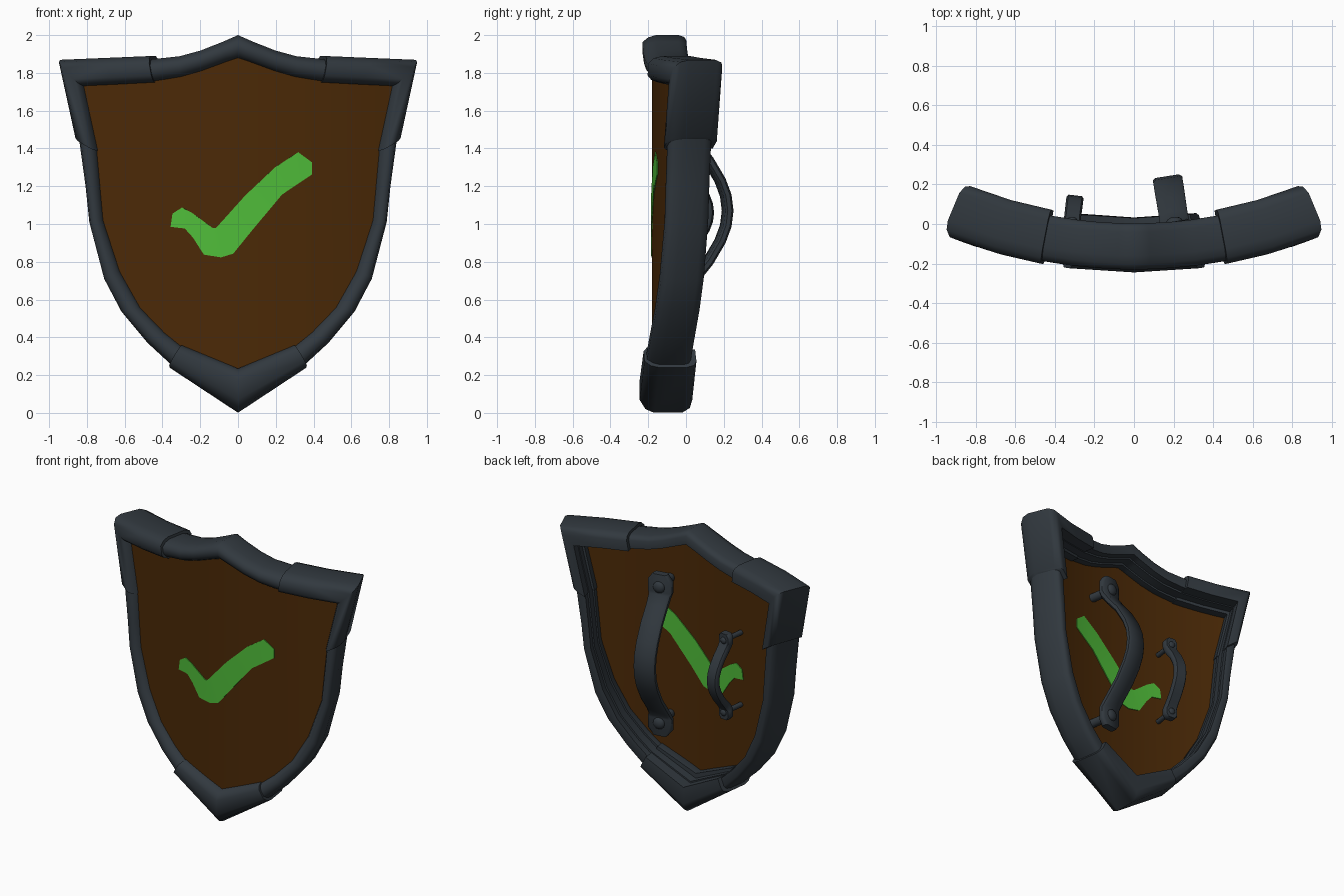
import bpy, bmesh, math
from mathutils import Matrix, Vector

old = bpy.data.objects.get("Cube")
if old:
    bpy.data.objects.remove(old, do_unlink=True)


def material(name, rgb, rough):
    m = bpy.data.materials.new(name)
    m.use_nodes = True
    m.diffuse_color = (*rgb, 1)
    node = next(n for n in m.node_tree.nodes if n.type == 'BSDF_PRINCIPLED')
    node.inputs["Base Color"].default_value = (*rgb, 1)
    node.inputs["Roughness"].default_value = rough
    return m


METAL = material("dark slate metal", (.031, .04, .049), .6)
WOOD = material("brown board", (.071, .0225, .002), .8)
GREEN = material("green paint", (.08, .51, .042), .8)

RADIUS, PIVOT = 2.45, -.17


def bend(x, y, z):
    """Wrap a flat point round the curve of the shield."""
    s = x / RADIUS
    c = math.sqrt(1 - s * s)
    d = y - PIVOT
    return Vector((x - d * s, PIVOT + RADIUS * (1 - c) + d * c, z))


def finish(bm, name, mat, angle):
    bmesh.ops.recalc_face_normals(bm, faces=bm.faces)
    mesh = bpy.data.meshes.new(name)
    bm.to_mesh(mesh)
    bm.free()
    mesh.materials.append(mat)
    ob = bpy.data.objects.new(name, mesh)
    bpy.context.collection.objects.link(ob)
    bpy.ops.object.select_all(action='DESELECT')
    ob.select_set(True)
    bpy.context.view_layer.objects.active = ob
    bpy.ops.object.shade_smooth_by_angle(angle=math.radians(angle))


def loft(name, rings, mat, closed=False, angle=38):
    """Skin a row of equal rings; cap the ends unless it closes."""
    bm = bmesh.new()
    vs = [[bm.verts.new(p) for p in ring] for ring in rings]
    n = len(vs[0])
    pairs = list(zip(vs, vs[1:])) + ([(vs[-1], vs[0])] if closed else [])
    for a, b in pairs:
        for i in range(n):
            j = (i + 1) % n
            bm.faces.new((a[i], a[j], b[j], b[i]))
    if not closed:
        bm.faces.new(vs[0])
        bm.faces.new(vs[-1])
    finish(bm, name, mat, angle)


# Half outline from top point to bottom point: outer x, z and inner x, z
HALF = [
    (0, 2, 0, 1.88), (.08, 1.965, .06, 1.86), (.2, 1.918, .19, 1.812),
    (.31, 1.888, .3, 1.78), (.46, 1.872, .44, 1.757),
    (.69, 1.862, .63, 1.747), (.926, 1.852, .82, 1.738),
    (.84, 1.45, .745, 1.39), (.805, 1.2, .728, 1.2),
    (.785, 1.01, .712, 1.02), (.708, .705, .625, .75),
    (.62, .537, .517, .557), (.48, .37, .39, .425),
    (.355, .255, .3, .352), (0, .03, 0, .223)]


def mirrored(p):
    return (-p[0], p[1], -p[2], p[3])


def across(p, t):
    return p[0] + (p[2] - p[0]) * t, p[1] + (p[3] - p[1]) * t


def frame_ring(p, section):
    return [bend(x, y, z) for (x, z), y in
            ((across(p, t), y) for t, y in section)]


# Rim, with a deep stepped rebate on the back
RIM = [(0, -.04), (0, -.16), (.1, -.2), (.3, -.23), (.65, -.23), (.9, -.21),
       (1, -.185), (1, -.12), (.88, -.12), (.88, -.05), (.76, -.05),
       (.76, 0), (.25, .003), (.08, -.01)]
loop = HALF + [mirrored(p) for p in HALF[-2:0:-1]]
loft("rim", [frame_ring(p, RIM) for p in loop], METAL, True, 62)

# Thicker guards over the corners and the bottom point
GUARD = [(-.15, -.02), (-.15, -.17), (-.05, -.215), (.2, -.245), (.75, -.245),
         (.95, -.225), (1.06, -.19), (1.06, -.11), (.82, -.11), (.82, .03),
         (.2, .033), (-.02, .02)]
corner = HALF[4:8]
tip = HALF[-2:]
for name, row in (("left_corner_guard", corner),
                  ("right_corner_guard", [mirrored(p) for p in corner]),
                  ("bottom_guard", tip + [mirrored(tip[0])])):
    loft(name, [frame_ring(p, GUARD) for p in row], METAL, angle=62)


# Thin board, made of upright strips that end inside the rim
def height_at(x, line):
    for (xa, za), (xb, zb) in zip(line, line[1:]):
        if xa <= x <= xb:
            return za + (zb - za) * (x - xa) / (xb - xa)
    return line[-1][1]


FRONT, BACK = -.18, -.168
mids = [across(p, .7) for p in HALF]
top_line, low_line = mids[:7], mids[:5:-1]
half_xs = {round(i * .05, 3) for i in range(17)} | {.84}
half_xs |= {round(x, 3) for x, z in mids if x < .83}
columns = []
for x in sorted(half_xs | {-x for x in half_xs}):
    hi, lo = height_at(abs(x), top_line), height_at(abs(x), low_line)
    columns.append([bend(x, FRONT, lo), bend(x, FRONT, hi),
                    bend(x, BACK, hi), bend(x, BACK, lo)])
loft("board", columns, WOOD)

# Painted tick on both sides: upper x, z and lower x, z along the stroke
TICK = [(-.345, 1.055, -.355, .985), (-.295, 1.087, -.28, .976),
        (-.243, 1.06, -.237, .928), (-.135, .98, -.18, .838),
        (-.115, .98, -.09, .823), (-.07, 1.03, -.025, .843),
        (.037, 1.15, .074, .966), (.195, 1.3, .232, 1.156),
        (.317, 1.38, .327, 1.22), (.39, 1.326, .39, 1.263)]
for name, y0, y1 in (("front_tick", FRONT - .005, FRONT + .003),
                     ("back_tick", BACK - .003, BACK + .005)):
    rings = []
    for a, b, c, d in TICK:
        rings.append([bend(a, y0, b), bend(c, y0, d),
                      bend(c, y1, d), bend(a, y1, b)])
    loft(name, rings, GREEN)

# Handle bow from middle to end: offset z, rise, half width, half thickness
BOW = [(0, .235, .075, .022), (.08, .225, .075, .022), (.16, .195, .075, .022),
       (.27, .13, .074, .022), (.36, .055, .073, .024), (.42, .01, .076, .025),
       (.45, 0, .086, .025), (.53, 0, .086, .025), (.575, 0, .05, .025)]
BASE = -.02


def handle(name, x0, z0, tilt, size, width):
    base_y = bend(x0, BASE, 0).y
    c, s = math.cos(tilt), math.sin(tilt)

    def place(w, h, z):
        return Vector((x0 + w * c - h * s, base_y + w * s + h * c, z0 + z))

    row = [(-z, h, w, t) for z, h, w, t in BOW[:0:-1]] + BOW
    rings = []
    for i, (z, h, w, t) in enumerate(row):
        a, b = row[max(i - 1, 0)], row[min(i + 1, len(row) - 1)]
        along = Vector((b[0] - a[0], b[1] - a[1])).normalized()
        if h == 0:
            along = Vector((1, 0))
        ring = []
        for u, v in ((1, -.5), (1, .5), (.8, 1), (-.8, 1),
                     (-1, .5), (-1, -.5), (-.8, -1), (.8, -1)):
            ring.append(place(u * w * width,
                              h * size + v * t * along.x,
                              z * size - v * t * along.y))
        rings.append(ring)
    loft(name, rings, METAL, angle=50)

    # Domed rivet on each end plate, with a stem down to the board
    stem = BASE - BACK
    for side, sign in (("upper", 1), ("lower", -1)):
        bm = bmesh.new()
        bmesh.ops.create_uvsphere(
            bm, u_segments=12, v_segments=8, radius=.042 * width,
            matrix=Matrix.Translation((0, 0, .023)) @ Matrix.Diagonal((1, 1, .6, 1)))
        bmesh.ops.create_cone(
            bm, segments=10, radius1=.03 * width, radius2=.03 * width,
            depth=stem, cap_ends=True,
            matrix=Matrix.Translation((0, 0, -stem / 2)))
        for v in bm.verts:
            v.co = place(v.co.x, v.co.z, v.co.y + sign * .485 * size)
        finish(bm, f"{name}_{side}_rivet", METAL, 38)


handle("arm_handle", .208, 1.07, math.radians(9), 1, 1)
handle("hand_grip", -.315, 1.06, math.radians(-7), .53, .58)
